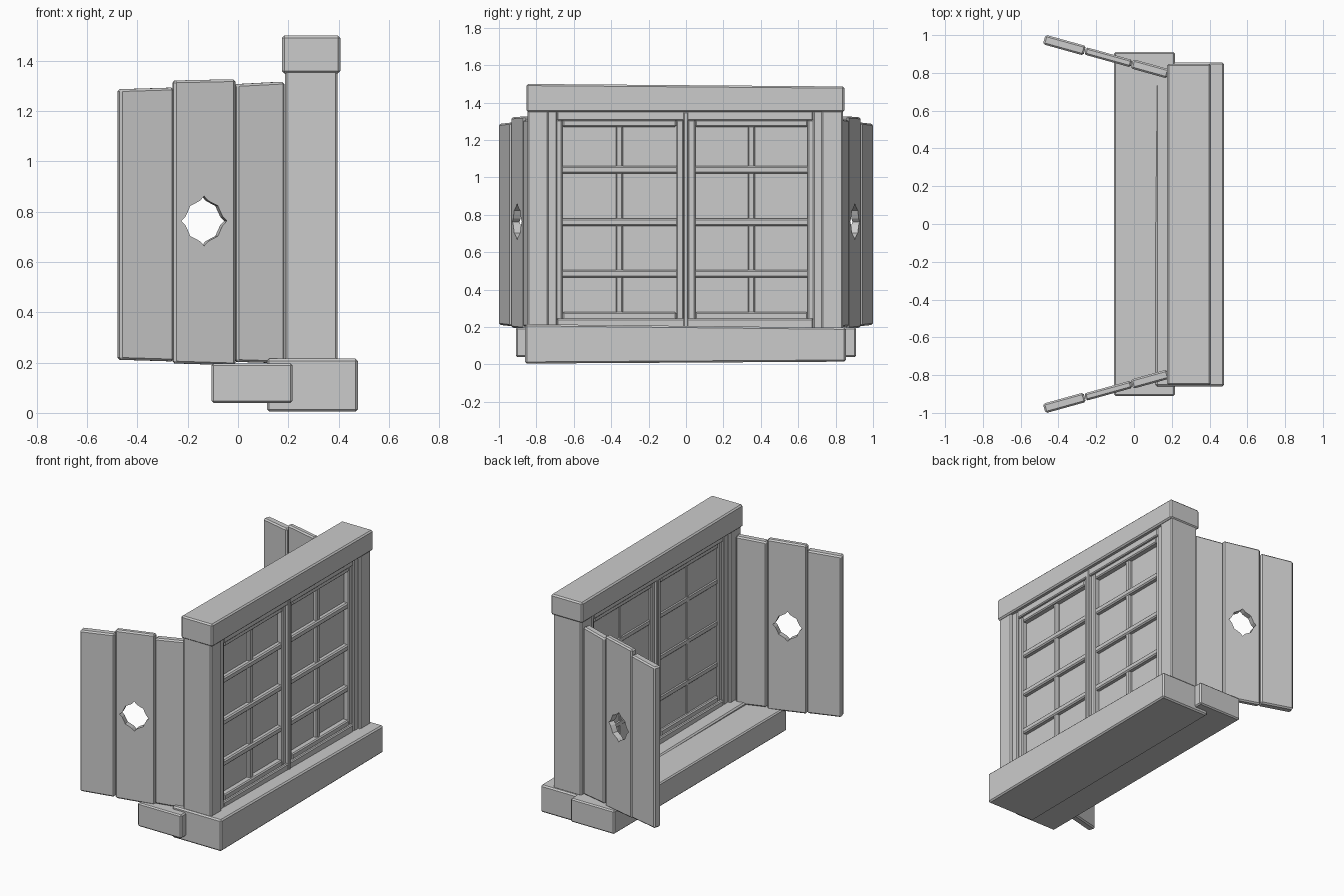
import bpy, bmesh, math
from mathutils import Vector

cube = bpy.data.objects.get("Cube")
if cube:
    bpy.data.objects.remove(cube, do_unlink=True)


def finish(name, bm):
    mesh = bpy.data.meshes.new(name)
    bm.to_mesh(mesh)
    bm.free()
    obj = bpy.data.objects.new(name, mesh)
    bpy.context.collection.objects.link(obj)
    return obj


def box(name, lo, hi, bevel=0.008, top=0.0, bottom=0.0, axis=1):
    """Bevelled box; its top and bottom may slope along one axis."""
    lo, hi = Vector(lo), Vector(hi)
    mid, size = (lo + hi) / 2, hi - lo
    bm = bmesh.new()
    bmesh.ops.create_cube(bm, size=1)
    for v in bm.verts:
        slope = top if v.co.z > 0 else bottom
        rise = slope * v.co[axis] * size[axis]
        v.co = mid + Vector(a * b for a, b in zip(v.co, size))
        v.co.z += rise
    bmesh.ops.bevel(bm, geom=bm.edges[:], offset=bevel, segments=1, affect='EDGES')
    return finish(name, bm)


def prism(name, points, depth):
    """Outline in x and z, extruded along y."""
    bm = bmesh.new()
    face = bm.faces.new([bm.verts.new((x, -depth / 2, z)) for x, z in points])
    new = bmesh.ops.extrude_face_region(bm, geom=[face])["geom"]
    verts = [g for g in new if isinstance(g, bmesh.types.BMVert)]
    bmesh.ops.translate(bm, verts=verts, vec=(0, depth, 0))
    bmesh.ops.recalc_face_normals(bm, faces=bm.faces[:])
    return finish(name, bm)


def frame(name, x, y, z, width, bevel=0.006):
    """Four rails around a rectangular opening."""
    (x0, x1), (y0, y1), (z0, z1) = x, y, z
    box(name + "_stile_a", (x0, y0, z0), (x1, y0 + width, z1), bevel)
    box(name + "_stile_b", (x0, y1 - width, z0), (x1, y1, z1), bevel)
    box(name + "_bottom_rail", (x0, y0 + width, z0), (x1, y1 - width, z0 + width), bevel)
    box(name + "_top_rail", (x0, y0 + width, z1 - width), (x1, y1 - width, z1), bevel)


# Sills, header and posts
box("inner_sill", (0.115, -0.86, 0.01), (0.477, 0.855, 0.206), 0.009, top=-0.011, bottom=0.006)
box("outer_sill", (-0.106, -0.91, 0.04), (0.217, 0.91, 0.197), 0.008)
box("header", (0.175, -0.853, 1.35), (0.407, 0.847, 1.493), 0.009, top=-0.008)
box("front_post", (0.187, -0.848, 0.19), (0.395, -0.735, 1.37))
box("back_post", (0.187, 0.725, 0.19), (0.395, 0.84, 1.37))

# Window casing, sashes and glazing bars
frame("casing", (0.205, 0.38), (-0.745, 0.735), (0.19, 1.36), 0.055)
box("meeting_bar", (0.205, -0.014, 0.2), (0.385, 0.012, 1.35), 0.005)
for name, y0, y1 in (("front", -0.7, -0.012), ("back", 0.01, 0.69)):
    frame(name + "_sash", (0.22, 0.365), (y0, y1), (0.24, 1.31), 0.04, 0.007)
    box(name + "_pane", (0.238, y0 + 0.02, 0.26), (0.328, y1 - 0.02, 1.29), 0.002)
    mid = (y0 + y1) / 2
    box(name + "_upright_bar", (0.235, mid - 0.019, 0.27), (0.35, mid + 0.019, 1.29), 0.007)
    for i, z in enumerate((0.485, 0.76, 1.04)):
        box(f"{name}_cross_bar_{i + 1}", (0.232, y0 + 0.03, z - 0.02),
            (0.358, y1 - 0.03, z + 0.02), 0.008)

# Cusped outline of the shutter hole
hole = []
for quarter in range(4):
    for degrees, radius in ((0, 0.099), (12, 0.083), (28, 0.08), (45, 0.085), (62, 0.08), (78, 0.083)):
        a = math.radians(degrees + 90 * quarter)
        hole.append((0.332 + radius * math.cos(a) * 0.95, 0.763 + radius * math.sin(a)))

# Open shutters, each of three uneven planks
planks = (
    (0.0, 0.198, 0.2, 1.312, 0.025, -0.05),
    (0.201, 0.455, 0.193, 1.324, 0.02, -0.02),
    (0.458, 0.68, 0.208, 1.29, 0.026, -0.03),
)
for name, side in (("front", -1), ("back", 1)):
    for i, (u0, u1, z0, z1, half, slope) in enumerate(planks):
        plank = box(f"{name}_shutter_plank_{i + 1}", (u0, -half, z0), (u1, half, z1),
                    0.009, top=slope, bottom=0.03, axis=0)
        if i == 1:
            cutter = prism("hole_cutter", hole, 0.3)
            cutter.hide_render = True
            cut = plank.modifiers.new("hole", 'BOOLEAN')
            cut.operation = 'DIFFERENCE'
            cut.solver = 'EXACT'
            cut.object = cutter
            bpy.context.view_layer.objects.active = plank
            bpy.ops.object.modifier_apply(modifier=cut.name)
            bpy.data.objects.remove(cutter, do_unlink=True)
        plank.location = (0.18, side * 0.795, 0)
        plank.rotation_euler.z = math.pi - side * math.radians(15.5)
